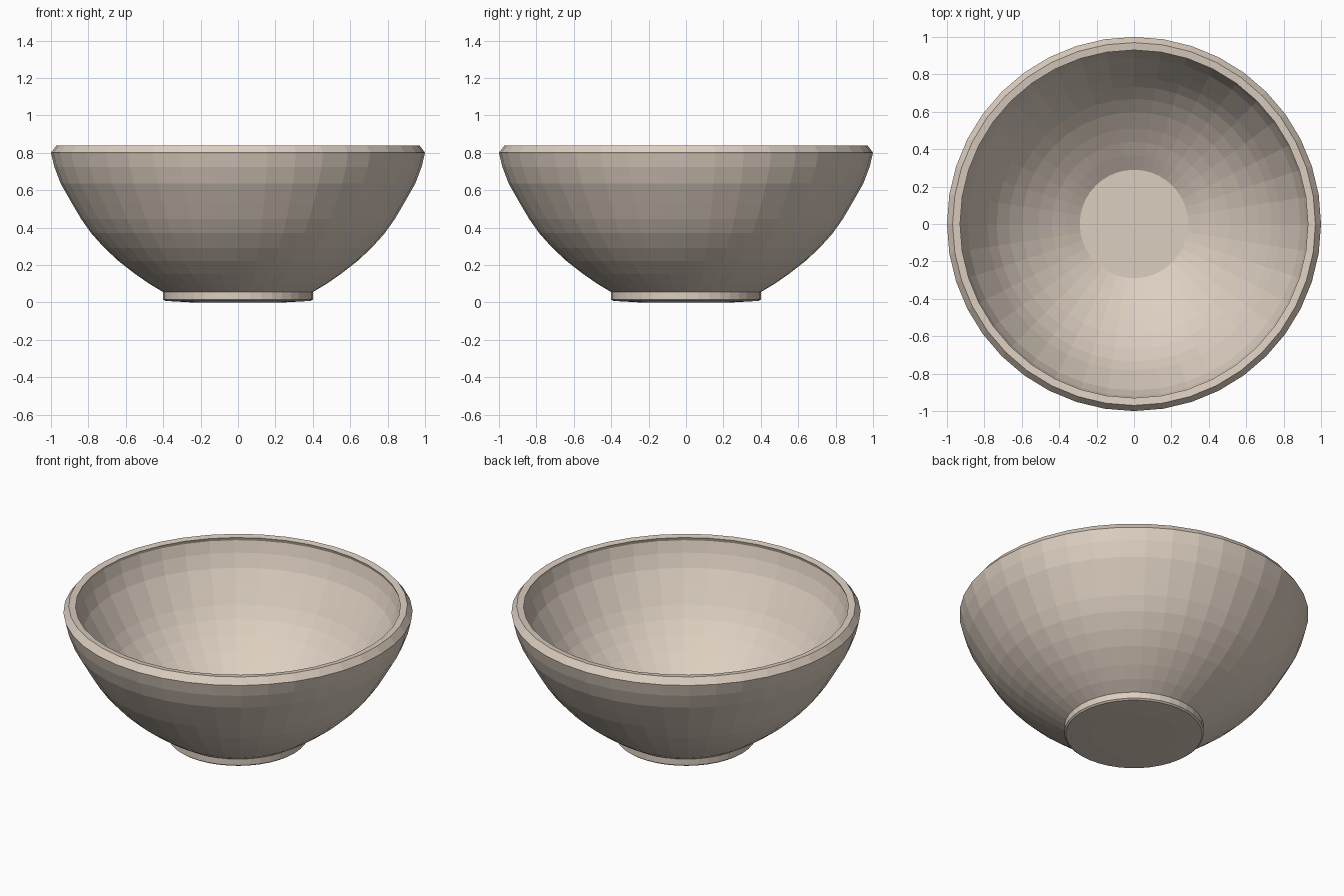
import bpy, bmesh, math
from mathutils import Vector

if "Cube" in bpy.data.objects:
    bpy.data.objects.remove(bpy.data.objects["Cube"])

SIDES = 40


def lathe(name, profile):
    """Spin an (r, z) profile that starts and ends on the axis, flat shaded."""
    bm = bmesh.new()
    rings = []
    for r, z in profile:
        if r == 0:
            rings.append([bm.verts.new((0, 0, z))] * SIDES)
        else:
            rings.append([bm.verts.new((r * math.cos(a), r * math.sin(a), z))
                          for a in (2 * math.pi * i / SIDES for i in range(SIDES))])
    for a, b in zip(rings, rings[1:]):
        for i in range(SIDES):
            j = (i + 1) % SIDES
            corners = list(dict.fromkeys((a[i], a[j], b[j], b[i])))
            bm.faces.new(corners)
    bmesh.ops.recalc_face_normals(bm, faces=bm.faces)
    mesh = bpy.data.meshes.new(name)
    bm.to_mesh(mesh)
    bm.free()
    obj = bpy.data.objects.new(name, mesh)
    bpy.context.collection.objects.link(obj)
    return obj


# Outer wall of the bowl, from foot to widest point
outer = [(0.40, 0.055), (0.475, 0.10), (0.55, 0.152), (0.64, 0.222), (0.715, 0.292),
         (0.785, 0.37), (0.838, 0.445), (0.888, 0.53), (0.948, 0.635),
         (0.982, 0.725), (1.0, 0.80)]

# Inner wall: the outer wall moved inward by the wall thickness
inner = []
for k, p in enumerate(outer):
    t = Vector(outer[min(k + 1, len(outer) - 1)]) - Vector(outer[max(k - 1, 0)])
    n = Vector((-t.y, t.x)).normalized()
    inner.append((p[0] + n.x * 0.065, p[1] + n.y * 0.065))

# Bowl shell with chamfered rim and a flat floor
rim = [(0.97, 0.84), (0.93, 0.835)]
lathe("bowl", [(0, 0.03), (0.36, 0.03)] + outer + rim + inner[::-1] + [(0.29, 0.062), (0, 0.062)])

# Short foot with softened edge and slightly domed underside
lathe("foot", [(0, 0), (0.25, 0), (0.39, 0.008), (0.40, 0.016), (0.40, 0.055), (0, 0.055)])

# Stain the clay a warm beige
clay = bpy.data.materials.new("clay")
clay.diffuse_color = (0.72, 0.62, 0.53, 1)
clay.use_nodes = True
clay.node_tree.nodes["Principled BSDF"].inputs["Base Color"].default_value = clay.diffuse_color
for obj in bpy.data.objects:
    obj.data.materials.append(clay)
